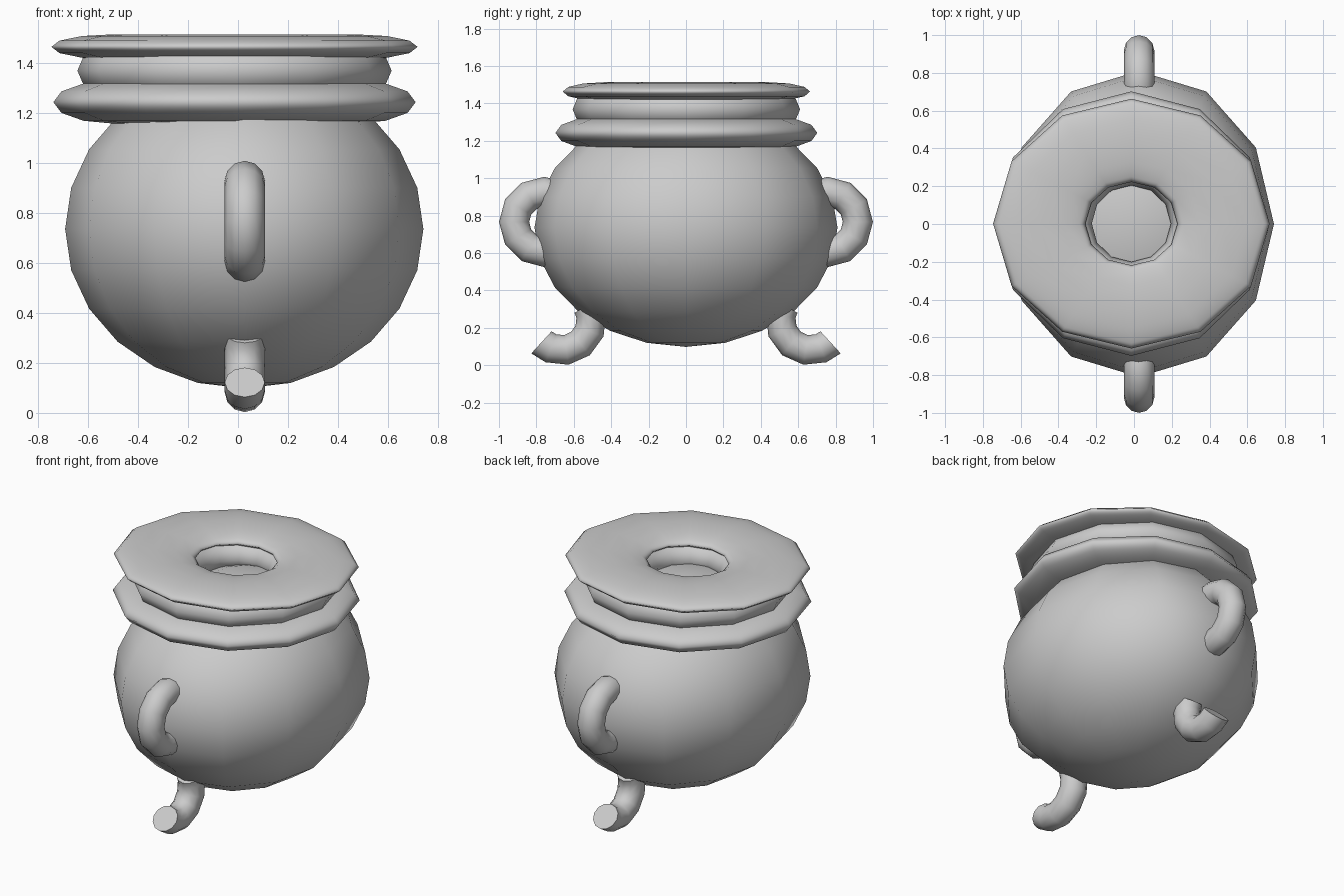
import bpy, bmesh
from math import sin, cos, pi, radians

if "Cube" in bpy.data.objects:
    bpy.data.objects.remove(bpy.data.objects["Cube"])


def finish(obj, name):
    obj.name = name
    obj.data.name = name
    bpy.context.view_layer.objects.active = obj
    for o in bpy.context.selected_objects:
        o.select_set(False)
    obj.select_set(True)
    bpy.ops.object.shade_smooth_by_angle(angle=radians(60))
    return obj


def ring(name, loc, scale, rot=(0, 0, 0)):
    # 12 x 12 torus whose tube radius is half its main radius
    bpy.ops.mesh.primitive_torus_add(major_segments=12, minor_segments=12,
                                     major_radius=1, minor_radius=0.5,
                                     location=loc, rotation=rot)
    obj = bpy.context.object
    obj.scale = scale
    return finish(obj, name)


def foot(name, side):
    # bent tube with a flat, slanted end
    cx, cy, cz, big, small = 0.027, 0.665, 0.24, 0.16, 0.08
    bm = bmesh.new()
    loops = []
    for a in (-47.5, -69, -99, -129, -159, -189, -210):
        a = radians(a)
        loop = []
        for i in range(12):
            t = 2 * pi * i / 12
            r = big + small * cos(t)
            loop.append(bm.verts.new((cx + small * sin(t),
                                      side * (cy + r * cos(a)),
                                      cz + r * sin(a))))
        loops.append(loop)
    for p, q in zip(loops, loops[1:]):
        for i in range(12):
            j = (i + 1) % 12
            bm.faces.new((p[i], p[j], q[j], q[i]))
    bm.faces.new(loops[0])
    bm.faces.new(loops[-1])
    bmesh.ops.recalc_face_normals(bm, faces=bm.faces[:])
    mesh = bpy.data.meshes.new(name)
    bm.to_mesh(mesh)
    bm.free()
    obj = bpy.data.objects.new(name, mesh)
    bpy.context.collection.objects.link(obj)
    return finish(obj, name)


# round pot body
bpy.ops.mesh.primitive_uv_sphere_add(segments=12, ring_count=12, radius=1,
                                     location=(0.025, 0, 0.735))
body = bpy.context.object
body.scale = (0.716, 0.81, 0.637)
finish(body, "pot_body")

# stacked neck rings: outer x radius, outer y radius, half height, z
for name, rx, ry, h, z in (("lower_collar", 0.724, 0.70, 0.086, 1.242),
                           ("neck", 0.628, 0.608, 0.13, 1.368),
                           ("top_rim", 0.732, 0.661, 0.05, 1.463)):
    ring(name, (-0.014, 0.002, z), (rx / 1.5, ry / 1.5, h / 0.5))

# handles and feet, front and back
for label, side in (("front", -1), ("back", 1)):
    ring(label + "_handle", (0.027, side * 0.758, 0.766),
         (0.161, 0.161, 0.161), (0, pi / 2, 0))
    foot(label + "_foot", side)
